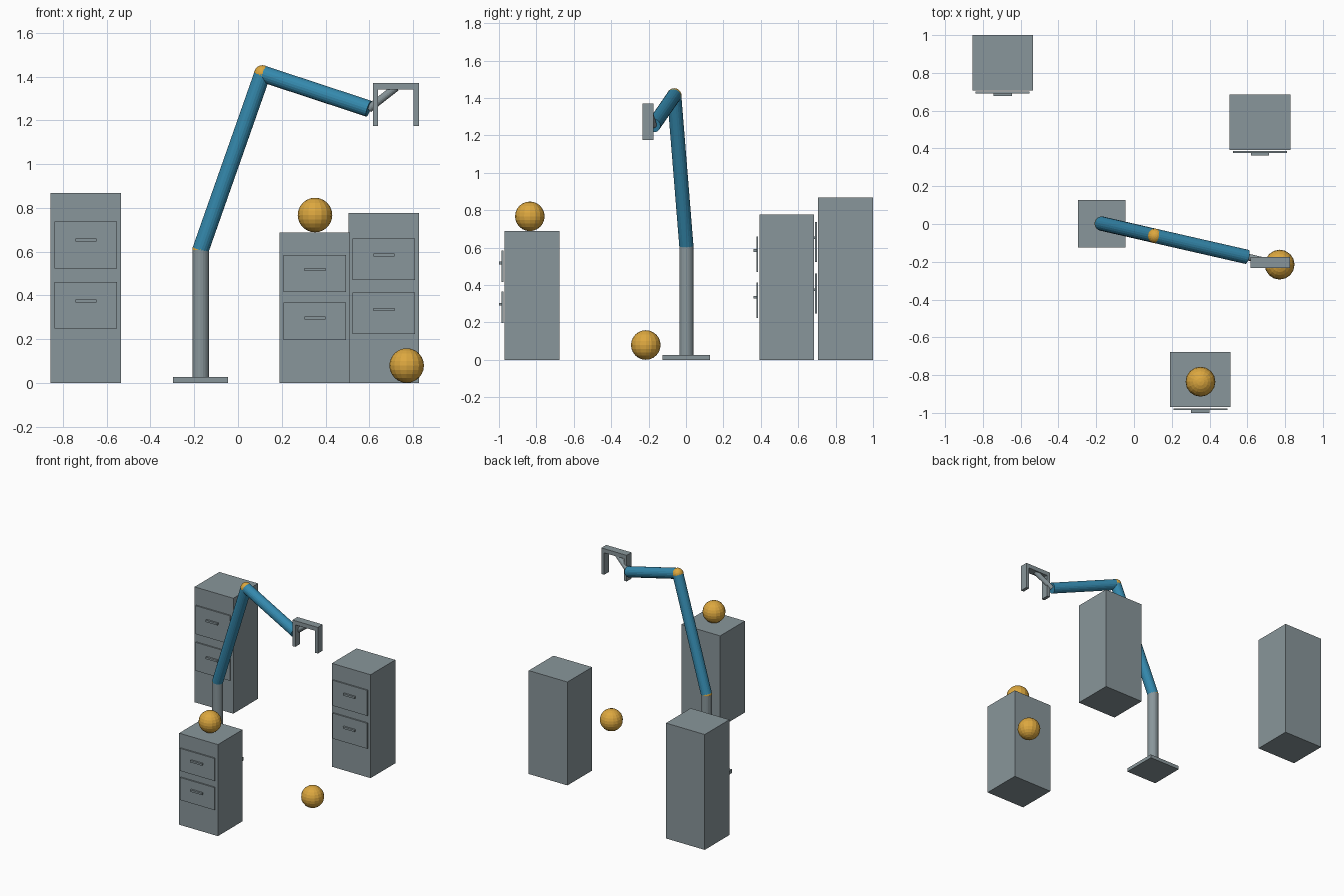
import bpy
from mathutils import Vector

if "Cube" in bpy.data.objects:
    bpy.data.objects.remove(bpy.data.objects["Cube"])


def material(name, rgb):
    m = bpy.data.materials.new(name)
    m.diffuse_color = (*rgb, 1)
    m.use_nodes = True
    m.node_tree.nodes["Principled BSDF"].inputs["Base Color"].default_value = m.diffuse_color
    return m


GREY = material("steel grey", (0.25, 0.305, 0.325))
BLUE = material("arm blue", (0.035, 0.25, 0.42))
GOLD = material("gold", (0.72, 0.39, 0.05))


def finish(name, mat):
    ob = bpy.context.object
    ob.name = name
    ob.data.materials.append(mat)
    return ob


def box(name, mat, lo, hi):
    lo, hi = Vector(lo), Vector(hi)
    bpy.ops.mesh.primitive_cube_add(size=1, location=(lo + hi) / 2)
    bpy.context.object.scale = hi - lo
    return finish(name, mat)


def rod(name, mat, a, b, r, sides=20):
    a, b = Vector(a), Vector(b)
    bpy.ops.mesh.primitive_cylinder_add(vertices=sides, radius=r, depth=(b - a).length,
                                        location=(a + b) / 2)
    bpy.context.object.rotation_euler = (b - a).to_track_quat('Z', 'Y').to_euler()
    return finish(name, mat)


def ball(name, mat, c, r, segments=16, rings=12):
    bpy.ops.mesh.primitive_uv_sphere_add(segments=segments, ring_count=rings,
                                         radius=r, location=c)
    return finish(name, mat)


# Filing cabinets: centre x, front y, height
for i, (x, y, h) in enumerate([(-0.695, 0.707, 0.867), (0.667, 0.392, 0.777),
                               (0.351, -0.970, 0.688)], 1):
    box(f"cabinet_{i}", GREY, (x - 0.161, y, 0), (x + 0.161, y + 0.293, h))
    # Drawer fronts and handles, proportional to the cabinet height
    for j, (low, high, grip) in enumerate([(0.604, 0.850, 0.752), (0.286, 0.532, 0.431)], 1):
        box(f"drawer_{i}_{j}", GREY, (x - 0.143, y - 0.016, h * low),
            (x + 0.143, y - 0.006, h * high))
        box(f"drawer_handle_{i}_{j}", GREY, (x - 0.048, y - 0.030, h * grip - 0.007),
            (x + 0.048, y - 0.016, h * grip + 0.007))

# Balls on the cabinet and on the floor
ball("cabinet_ball", GOLD, (0.352, -0.835, 0.767), 0.079)
ball("floor_ball", GOLD, (0.771, -0.215, 0.079), 0.079)

# Arm stand
shoulder = (-0.171, 0.002, 0.608)
elbow = (0.112, -0.063, 1.413)
wrist = (0.598, -0.174, 1.253)
box("base_plate", GREY, (-0.297, -0.125, 0), (-0.045, 0.128, 0.026))
rod("post", GREY, (-0.171, 0.002, 0.026), shoulder, 0.038)

# Arm segments with ball joints
ball("shoulder_joint", GOLD, shoulder, 0.038)
rod("upper_arm", BLUE, shoulder, elbow, 0.038)
ball("elbow_joint", GOLD, elbow, 0.039)
rod("forearm", BLUE, elbow, wrist, 0.038)

# Gripper: wrist rod, crossbar and two fingers
rod("wrist_rod", GREY, wrist, (0.722, -0.203, 1.350), 0.018, 16)
box("gripper_bar", GREY, (0.616, -0.233, 1.340), (0.827, -0.175, 1.371))
for side, x in (("left", 0.616), ("right", 0.803)):
    box(f"gripper_finger_{side}", GREY, (x, -0.233, 1.175), (x + 0.024, -0.175, 1.340))
